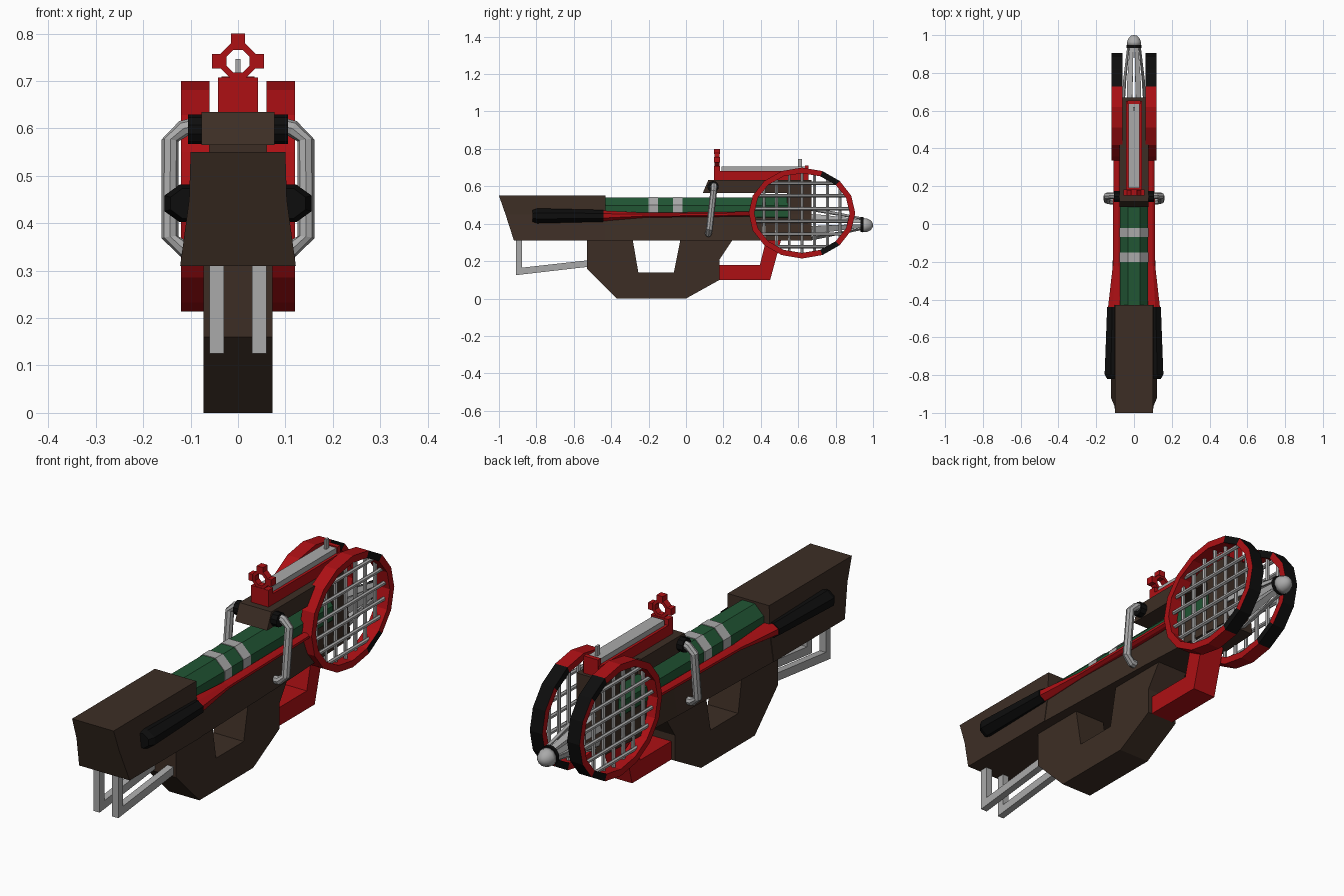
import bpy, bmesh, math
from mathutils import Vector

old = bpy.data.objects.get("Cube")
if old:
    bpy.data.objects.remove(old, do_unlink=True)


def material(name, r, g, b):
    m = bpy.data.materials.new(name)
    m.use_nodes = True
    m.diffuse_color = (r, g, b, 1)
    m.node_tree.nodes["Principled BSDF"].inputs["Base Color"].default_value = (r, g, b, 1)
    return m


RED = material("red", .42, .005, .007)
BROWN = material("dark brown", .046, .027, .018)
GREEN = material("green", .015, .092, .034)
GREY = material("light grey", .4, .4, .4)
BLACK = material("black", .004, .004, .004)


def make(name, verts, faces, *mats):
    bm = bmesh.new()
    vs = [bm.verts.new(v) for v in verts]
    for f in faces:
        bm.faces.new([vs[i] for i in f])
    bmesh.ops.recalc_face_normals(bm, faces=bm.faces)
    mesh = bpy.data.meshes.new(name)
    bm.to_mesh(mesh)
    bm.free()
    for m in mats:
        mesh.materials.append(m)
    ob = bpy.data.objects.new(name, mesh)
    bpy.context.collection.objects.link(ob)
    return ob


def loft(name, rings, mat, closed=False):
    """Skin a list of equal-length point rings; cap the ends unless closed."""
    n, k = len(rings[0]), len(rings)
    faces = [(i * n + j, i * n + (j + 1) % n, (i + 1) % k * n + (j + 1) % n, (i + 1) % k * n + j)
             for i in range(k if closed else k - 1) for j in range(n)]
    if not closed:
        faces += [tuple(range(n)), tuple(range((k - 1) * n, k * n))]
    return make(name, [p for r in rings for p in r], faces, mat)


def slab(name, profile, x0, x1, mat):
    """Extrude a side (y, z) profile across x."""
    return loft(name, [[(x, y, z) for y, z in profile] for x in (x0, x1)], mat)


def box(name, x, y, z, mat):
    return slab(name, [(y[0], z[0]), (y[1], z[0]), (y[1], z[1]), (y[0], z[1])], x[0], x[1], mat)


def oval(y, cx, cz, rx, rz, n=8):
    return [(cx + rx * math.cos((j + .5) * math.tau / n), y, cz + rz * math.sin((j + .5) * math.tau / n))
            for j in range(n)]


def rod(name, points, radius, mat, n=8):
    """Round bar through a few points."""
    pts = [Vector(p) for p in points]
    rings = []
    for i, p in enumerate(pts):
        d = (pts[min(i + 1, len(pts) - 1)] - pts[max(i - 1, 0)]).normalized()
        u = d.cross(Vector((0, 1, 0) if abs(d.y) < .7 else (1, 0, 0))).normalized()
        v = d.cross(u)
        rings.append([p + radius * (u * math.cos(a) + v * math.sin(a))
                      for a in (j * math.tau / n for j in range(n))])
    return loft(name, rings, mat)


def trapezoid(y, top, bottom, z_top, z_bottom):
    return [(-bottom, y, z_bottom), (bottom, y, z_bottom), (top, y, z_top), (-top, y, z_top)]


# Stock with slanted butt, and the tapering lower body
stock = loft("stock", [trapezoid(-.92, .122, .122, .31, .31), trapezoid(-.43, .122, .122, .31, .31)], BROWN)
bpy.data.objects.remove(stock, do_unlink=True)
butt = [(-.122, -.92, .31), (.122, -.92, .31), (.103, -.965, .45), (.1, -1, .55), (-.1, -1, .55), (-.103, -.965, .45)]
loft("stock", [butt, [(x, -.43, z) for x, y, z in butt]], BROWN)
loft("lower_body", [trapezoid(-.43, .1, .12, .45, .31), trapezoid(.2, .075, .1, .45, .31),
                    trapezoid(.67, .06, .075, .45, .31)], BROWN)
box("front_post", (-.06, .06), (.54, .67), (.44, .63), BROWN)
slab("top_cover_rear", [(.09, .565), (.12, .635), (.42, .635), (.42, .565)], -.077, .077, BROWN)
box("top_cover_front", (-.06, .06), (.42, .67), (.565, .635), BROWN)

# Hand grip and trigger guard
slab("hand_grip", [(-.53, .315), (-.53, .16), (-.37, 0), (0, 0), (.18, .1), (.18, .21), (.25, .315),
                   (-.03, .315), (-.065, .14), (-.255, .14), (-.285, .315)], -.073, .073, BROWN)
slab("front_guard", [(.18, .1), (.45, .1), (.51, .32), (.43, .32), (.395, .18), (.18, .18)], -.055, .055, RED)

# Green tube with pale bands
loft("green_tube", [oval(-.455, 0, .467, .062, .08), oval(-.43, 0, .467, .08, .08),
                    oval(.55, 0, .467, .08, .08)], GREEN)
for y in (-.2, -.07):
    loft("tube_band", [oval(y, 0, .467, .083, .083), oval(y + .05, 0, .467, .083, .083)], GREY)

# Sight rail, rear ring sight and front pin
box("sight_rail", (-.042, .042), (.15, .65), (.63, .682), RED)
box("rail_bar", (-.03, .03), (.19, .64), (.68, .705), GREY)
box("rail_stop", (-.035, .035), (.635, .655), (.63, .71), RED)
box("front_pin", (-.005, .005), (.6, .62), (.7, .747), GREY)
box("rear_sight_base", (-.042, .042), (.15, .182), (.63, .708), RED)
loft("rear_sight_ring", [[(r * math.cos(a), y, .742 + r * math.sin(a))
                          for r, y in ((.04, .152), (.04, .18), (.026, .18), (.026, .152))]
                         for a in ((i + .5) * math.tau / 8 for i in range(8))], RED, closed=True)
box("sight_knob_top", (-.015, .015), (.15, .182), (.774, .8), RED)

# Paired parts: rackets, side handles, wire stand
RIM_SIDES = 16
CY, CZ = .62, .457
for s, side in ((1, "left"), (-1, "right")):
    box(side + "_sight_knob", sorted((s * .034, s * .055)), (.15, .182), (.727, .757), RED)

    rim = loft(side + "_racket_rim",
               [[(s * x, CY + (.285 - t) * math.cos(a), CZ + (.243 - t) * math.sin(a))
                 for x, t in ((.06, 0), (.12, 0), (.12, .03), (.06, .03))]
                for a in (i * math.tau / RIM_SIDES for i in range(RIM_SIDES))], RED, closed=True)
    rim.data.materials.append(BLACK)
    for f in rim.data.polygons:
        d = Vector(((f.center.y - CY) / .285, (f.center.z - CZ) / .243))
        a = abs(math.degrees(math.atan2(d.y, d.x)))
        facing_out = f.normal.y * d.x + f.normal.z * d.y > .3
        if (facing_out and a < 67) or (abs(f.normal.x) > .9 and 45 < a < 67):
            f.material_index = 1

    # Strings, clipped to the oval
    for i in range(-3, 4):
        y = CY + i * .068
        h = .225 * math.sqrt(1 - ((y - CY) / .265) ** 2)
        rod(side + "_upright_string", [(s * .084, y, CZ - h), (s * .084, y, CZ + h)], .009, GREY, 6)
    for i in range(6):
        z = CZ + (i - 2.5) * .068 - .01
        w = .265 * math.sqrt(1 - ((z - CZ) / .228) ** 2)
        rod(side + "_cross_string", [(s * .096, CY - w, z), (s * .096, CY + w, z)], .009, GREY, 6)

    loft(side + "_racket_shaft", [oval(.35, s * .09, .452, .02, .014), oval(-.22, s * .09, .446, .024, .014),
                                  oval(-.45, s * .095, .442, .047, .031)], RED)
    loft(side + "_racket_grip", [oval(-.44, s * .096, .442, .05, .034), oval(-.795, s * .1, .442, .06, .043),
                                 oval(-.82, s * .1, .442, .046, .034)], BLACK)

    # Bent side handle on its pivot
    rod(side + "_handle_pivot", [(s * .07, .145, .598), (s * .105, .145, .598)], .031, BLACK, 10)
    rod(side + "_bent_handle", [(s * .09, .15, .605), (s * .115, .15, .6), (s * .143, .148, .575),
                                (s * .143, .125, .37), (s * .115, .12, .347), (s * .08, .12, .345)], .018, GREY)

    # Wire stand under the stock
    slab(side + "_stand", [(-.91, .32), (-.91, .125), (-.52, .17), (-.52, .205), (-.877, .165), (-.877, .32)],
         s * .03, s * .06, GREY)

# Shuttle-shaped muzzle: feathers, dark collar, rounded nose
for i in range(8):
    a = (i + .5) * math.tau / 8

    def feather(y, rx, rz, spread, t):
        return [((rx - q) * math.cos(a + p), y, .4 + (rz - q) * math.sin(a + p))
                for p, q in ((-spread, 0), (spread, 0), (spread, t), (-spread, t))]
    loft("feather", [feather(.67, .064, .09, .24, .006), feather(.76, .058, .072, .27, .006),
                     feather(.94, .036, .034, .3, .006)], GREY)
loft("muzzle_collar", [oval(.932, 0, .395, .042, .042, 12), oval(.948, 0, .395, .042, .042, 12)], BLACK)
nose = loft("muzzle_nose", [oval(y, 0, .392, r, r, 12) for y, r in
                            ((.945, .039), (.965, .038), (.985, .029), (.997, .015), (1, .004))], GREY)
nose.data.shade_smooth()
